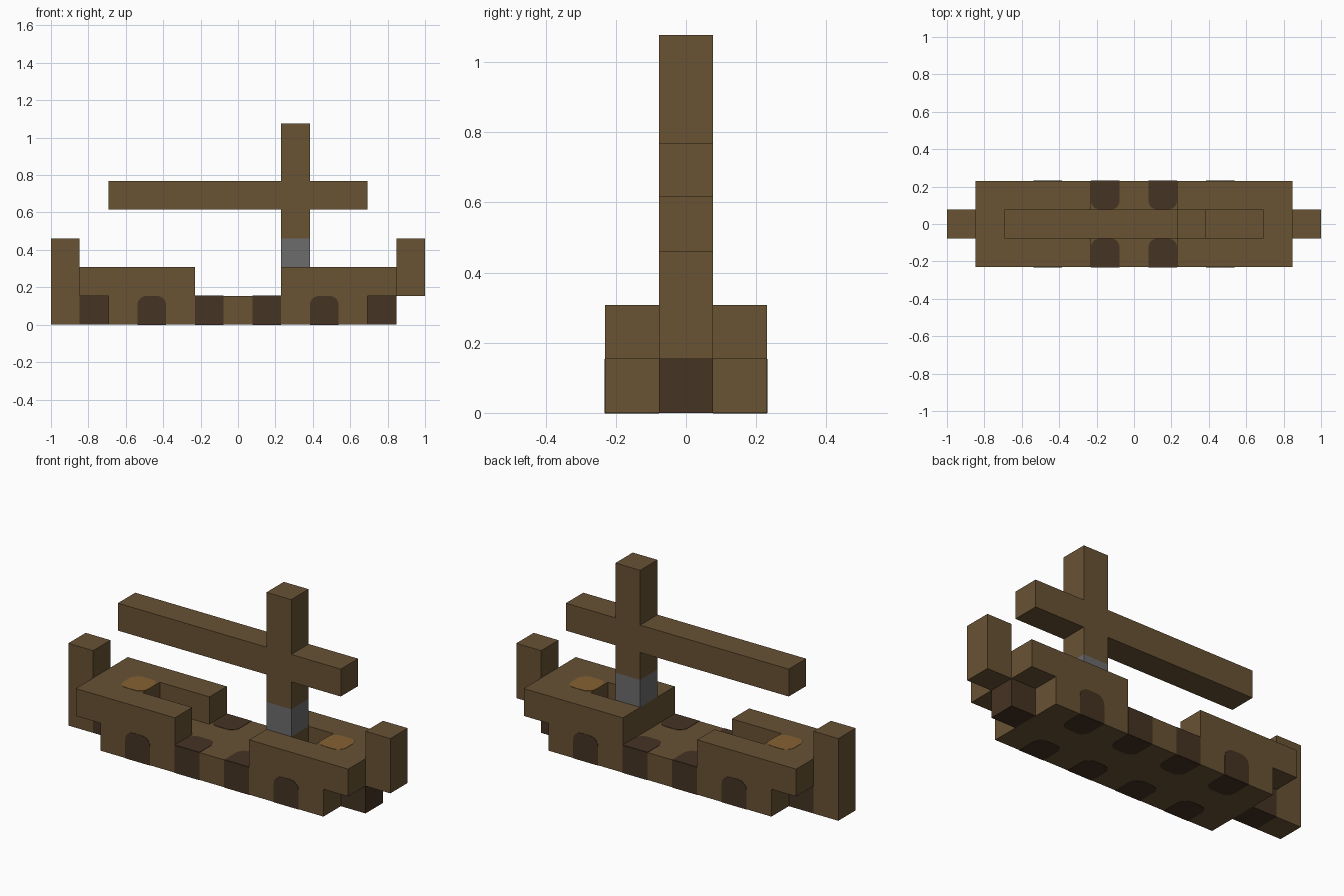
import bpy
import bmesh
from math import sin, cos, pi

if "Cube" in bpy.data.objects:
    bpy.data.objects.remove(bpy.data.objects["Cube"], do_unlink=True)

U = 2 / 13            # edge length of one block
THIN = 0.012          # inlay thickness, in blocks


def material(name, rgb):
    m = bpy.data.materials.new(name)
    m.use_nodes = True
    color = (*rgb, 1)
    m.diffuse_color = color
    m.node_tree.nodes["Principled BSDF"].inputs["Base Color"].default_value = color
    return m


wood = material("brown wood", (0.138, 0.084, 0.034))
dark = material("dark wood", (0.060, 0.033, 0.017))
ochre = material("ochre", (0.235, 0.122, 0.032))
grey = material("grey metal", (0.15, 0.15, 0.15))


def prism(name, outline, axis, low, high, mat):
    """Extrude an outline, in block units, along the y or z axis."""
    bm = bmesh.new()
    depth = (high - low) * U
    verts = []
    for p, q in outline:
        x, y, z = (p, q, low) if axis == "z" else (p, low, q)
        verts.append(bm.verts.new(((x - 6.5) * U, (y - 1.5) * U, z * U)))
    face = bm.faces.new(verts)
    out = bmesh.ops.extrude_face_region(bm, geom=[face])
    moved = [g for g in out["geom"] if isinstance(g, bmesh.types.BMVert)]
    vec = (0, 0, depth) if axis == "z" else (0, depth, 0)
    bmesh.ops.translate(bm, verts=moved, vec=vec)
    bmesh.ops.recalc_face_normals(bm, faces=bm.faces)
    mesh = bpy.data.meshes.new(name)
    bm.to_mesh(mesh)
    bm.free()
    mesh.materials.append(mat)
    obj = bpy.data.objects.new(name, mesh)
    bpy.context.collection.objects.link(obj)
    return obj


def rect(p0, p1, q0, q1):
    return [(p0, q0), (p1, q0), (p1, q1), (p0, q1)]


def rounded(p, q, low=True, high=True, r=0.32, steps=5):
    """Unit square whose low and/or high corners are rounded."""
    pts = []
    corners = [(0, 0, low), (1, 0, low), (1, 1, high), (0, 1, high)]
    for k, (a, b, is_round) in enumerate(corners):
        if not is_round:
            pts.append((p + a, q + b))
            continue
        cx, cy = p + (1 - r if a else r), q + (1 - r if b else r)
        for s in range(steps + 1):
            t = pi + (k + s / steps) * pi / 2
            pts.append((cx + r * cos(t), cy + r * sin(t)))
    return pts


# Hull floor, end blocks and end posts
prism("hull_floor", rect(2, 11, 0, 3), "z", 0, 1, wood)
prism("prow_foot", rect(1, 2, 1, 2), "z", 0, 1, dark)
prism("stern_foot", rect(11, 12, 1, 2), "z", 0, 1, dark)
prism("prow_post", rect(0, 1, 1, 2), "z", 0, 3, wood)
prism("stern_post", rect(12, 13, 1, 2), "z", 1, 3, wood)

# U-shaped raised decks, mirrored end to end
deck = [(1, 0), (5, 0), (5, 1), (3, 1), (3, 2), (5, 2), (5, 3), (1, 3)]
prism("prow_deck", deck, "z", 1, 2, wood)
prism("stern_deck", [(13 - x, y) for x, y in deck], "z", 1, 2, wood)
for name, x in (("prow_deck_spot", 2), ("stern_deck_spot", 10)):
    prism(name, rounded(x, 1), "z", 2, 2 + THIN, ochre)

# Dark inlays on the hull sides, underside and open floor
for x in (3, 5, 7, 9):
    is_open = x in (5, 7)
    for side, y, wall in (("front", 0, 0), ("back", 2, 3)):
        inner = {"low": y == 2, "high": y == 0}
        start = wall - THIN if y == 0 else wall
        prism(f"{side}_side_inlay", rounded(x, 0, False, not is_open),
              "y", start, start + THIN, dark)
        prism(f"{side}_under_inlay", rounded(x, y, **inner), "z", -THIN, 0, dark)
        if is_open:
            prism(f"{side}_floor_inlay", rounded(x, y, **inner), "z", 1, 1 + THIN, dark)

# Mast with its metal collar, and the crossing yard
prism("mast_base", rect(8, 9, 1, 2), "z", 1, 2, wood)
prism("mast_collar", rect(8, 9, 1, 2), "z", 2, 3, grey)
cross = [(8, 3), (9, 3), (9, 4), (11, 4), (11, 5), (9, 5),
         (9, 7), (8, 7), (8, 5), (2, 5), (2, 4), (8, 4)]
prism("mast_and_yard", cross, "y", 1, 2, wood)
